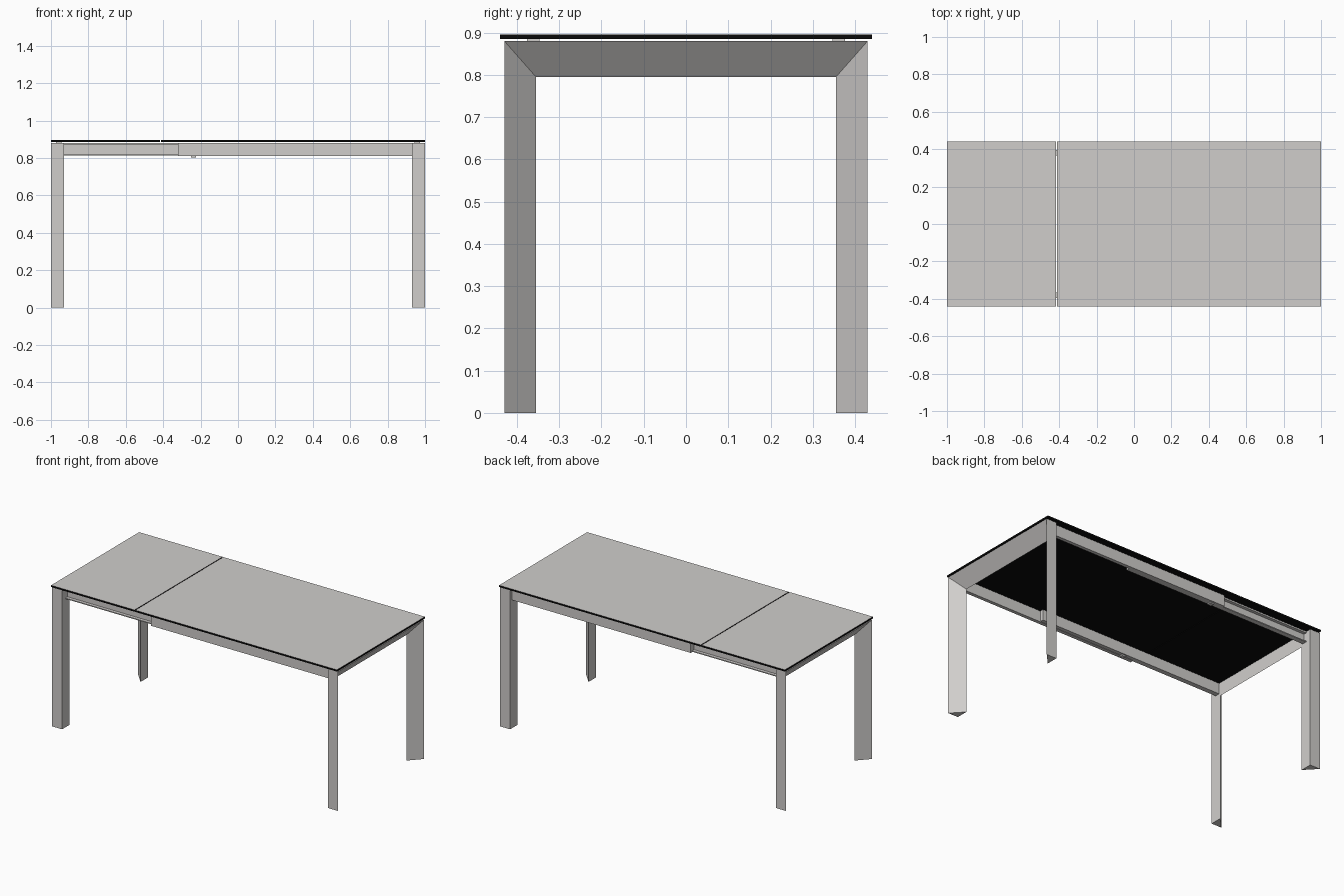
import bpy, bmesh

if "Cube" in bpy.data.objects:
    bpy.data.objects.remove(bpy.data.objects["Cube"])

def material(name, rgb):
    m = bpy.data.materials.new(name)
    m.diffuse_color = (*rgb, 1)
    m.use_nodes = True
    m.node_tree.nodes["Principled BSDF"].inputs["Base Color"].default_value = m.diffuse_color
    return m

GREY = material("light grey", (0.63, 0.615, 0.60))
BLACK = material("black", (0.003, 0.003, 0.003))

def finish(name, bm, mats):
    bmesh.ops.recalc_face_normals(bm, faces=bm.faces)
    me = bpy.data.meshes.new(name)
    bm.to_mesh(me)
    bm.free()
    for m in mats:
        me.materials.append(m)
    ob = bpy.data.objects.new(name, me)
    bpy.context.collection.objects.link(ob)
    return ob

def box(name, x, y, z, *mats, top_index=0):
    bm = bmesh.new()
    bmesh.ops.create_cube(bm, size=1)
    for v in bm.verts:
        v.co = [a + (b - a) * (c + 0.5) for (a, b), c in zip((x, y, z), v.co)]
    bm.normal_update()
    for f in bm.faces:
        if f.normal.z > 0.5:
            f.material_index = top_index
    return finish(name, bm, mats)

def loft(name, rings, *mats):
    # skin successive rings of equal length and cap both ends
    bm = bmesh.new()
    vs = [[bm.verts.new(p) for p in r] for r in rings]
    n = len(rings[0])
    for a, b in zip(vs, vs[1:]):
        for i in range(n):
            bm.faces.new((a[i], a[(i + 1) % n], b[(i + 1) % n], b[i]))
    bm.faces.new(vs[0])
    bm.faces.new(vs[-1])
    return finish(name, bm, mats)

# Table top: black glass slabs with grey upper face, split by a narrow joint
for name, x in (("top_extension_panel", (-1, -0.416)), ("top_main_panel", (-0.411, 1))):
    box(name, x, (-0.44, 0.44), (0.885, 0.896), BLACK, GREY, top_index=1)

# End frames: triangular section swept up a leg, across and down, with mitred corners
OY, IY, OZ, IZ = 0.43, 0.355, 0.88, 0.795
for side, s in (("left", -1), ("right", 1)):
    rings = []
    for y, top in ((-1, 0), (-1, 1), (1, 1), (1, 0)):
        zo, zi = (OZ, IZ) if top else (0, 0)
        rings.append([(s, y * OY, zo), (s * 0.93, y * OY, zo), (s * 0.93, y * IY, zi)])
    loft(side + "_leg_frame", rings, GREY)

for side, s in (("front", -1), ("back", 1)):
    # Outer rail
    box(side + "_outer_rail", (-0.32, 0.93), sorted((s * 0.388, s * 0.41)), (0.81, 0.88), GREY)
    # Sliding inner channel, open outwards
    prof = [(0.365, 0.812), (0.396, 0.812), (0.396, 0.818), (0.376, 0.818),
            (0.376, 0.87), (0.396, 0.87), (0.396, 0.88), (0.365, 0.88)]
    loft(side + "_sliding_exposed", [[(x, s * y, z) for y, z in prof] for x in (-0.93, -0.32)], GREY)
    box(side + "_sliding_inner", (-0.32, 0.36), sorted((s * 0.365, s * 0.388)), (0.812, 0.88), GREY)
    # Locking knob below rail
    box(side + "_lock_knob", (-0.252, -0.225), sorted((s * 0.372, s * 0.398)), (0.803, 0.812), GREY)
    # Support pads under the top
    for end, e in (("left", -1), ("right", 1)):
        box(f"{side}_{end}_pad", sorted((e * 0.945, e * 0.972)),
            sorted((s * 0.347, s * 0.376)), (0.88, 0.885), GREY)
